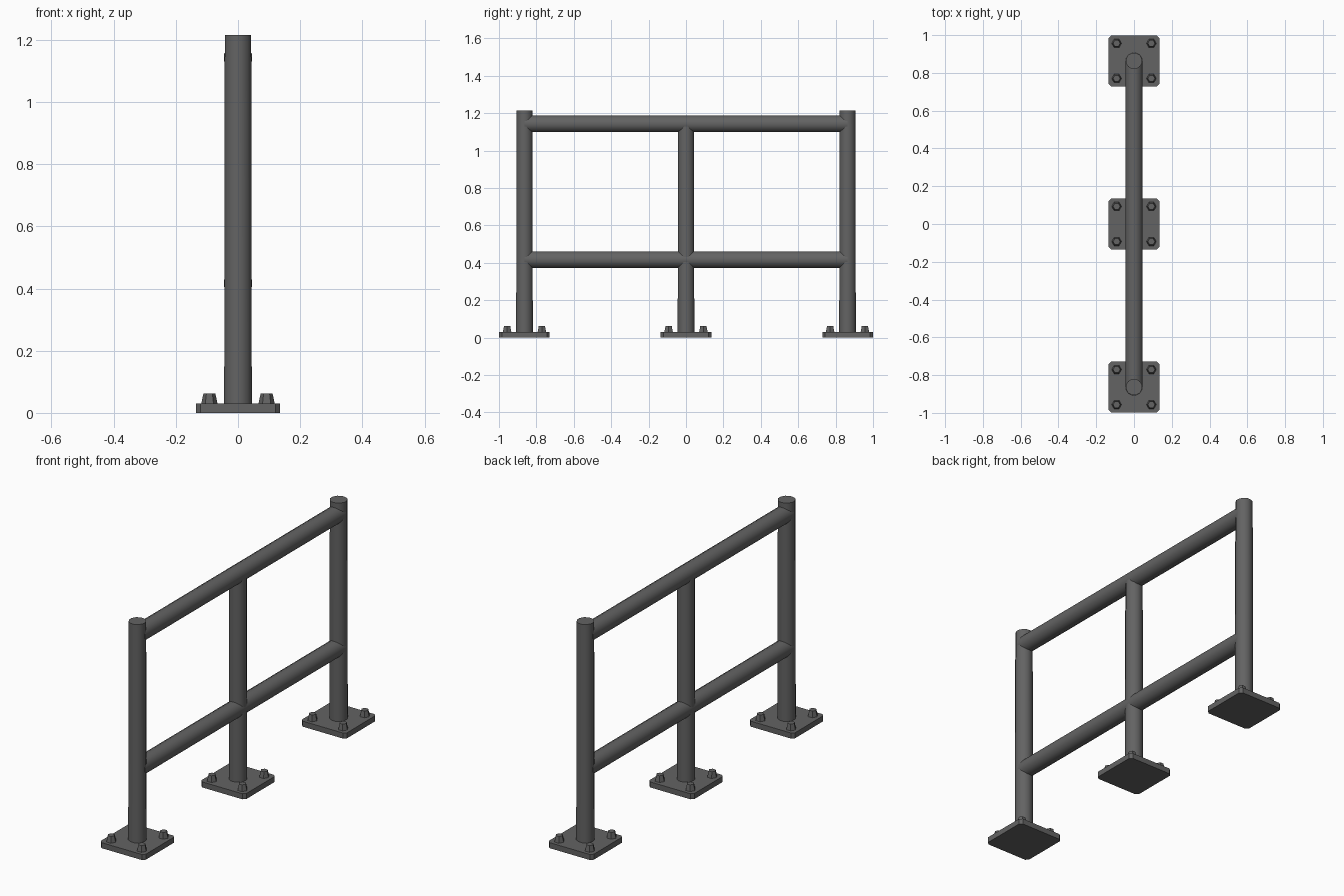
import bpy, bmesh, math
from mathutils import Matrix, Vector

if "Cube" in bpy.data.objects:
    bpy.data.objects.remove(bpy.data.objects["Cube"])

# single dark steel colour
steel = bpy.data.materials.new("dark grey steel")
steel.diffuse_color = (0.125, 0.125, 0.125, 1)
steel.use_nodes = True
steel.node_tree.nodes["Principled BSDF"].inputs["Base Color"].default_value = steel.diffuse_color

POST_Y = 0.8635      # spacing of the outer posts
PLATE_H = 0.03


def finish(name, bm, smooth=True):
    bmesh.ops.recalc_face_normals(bm, faces=bm.faces)
    mesh = bpy.data.meshes.new(name)
    bm.to_mesh(mesh)
    bm.free()
    mesh.materials.append(steel)
    obj = bpy.data.objects.new(name, mesh)
    bpy.context.collection.objects.link(obj)
    if smooth:
        bpy.ops.object.select_all(action='DESELECT')
        bpy.context.view_layer.objects.active = obj
        obj.select_set(True)
        bpy.ops.object.shade_smooth_by_angle(angle=math.radians(50))
    return obj


def tube(name, start, end, r1, r2, sides=12, smooth=True):
    start, end = Vector(start), Vector(end)
    axis = end - start
    rot = Vector((0, 0, 1)).rotation_difference(axis).to_matrix().to_4x4()
    spin = Matrix.Rotation(math.pi / sides, 4, 'Z')
    bm = bmesh.new()
    bmesh.ops.create_cone(bm, cap_ends=True, segments=sides, radius1=r1, radius2=r2,
                          depth=axis.length,
                          matrix=Matrix.Translation((start + end) / 2) @ rot @ spin)
    return finish(name, bm, smooth)


def base_plate(name, y):
    # square plate with clipped corners
    h, c = 0.135, 0.014
    outline = [(h - c, -h), (h, c - h), (h, h - c), (h - c, h),
               (c - h, h), (-h, h - c), (-h, c - h), (c - h, -h)]
    bm = bmesh.new()
    face = bm.faces.new([bm.verts.new((px, py + y, 0)) for px, py in outline])
    top = bmesh.ops.extrude_face_region(bm, geom=[face])["geom"]
    bmesh.ops.translate(bm, vec=(0, 0, PLATE_H),
                        verts=[v for v in top if isinstance(v, bmesh.types.BMVert)])
    finish(name, bm, False)


# posts with bolted feet
for label, y, top in (("front", -POST_Y, 1.215), ("middle", 0, 1.145), ("back", POST_Y, 1.215)):
    base_plate(label + "_base_plate", y)
    tube(label + "_post", (0, y, 0.02), (0, y, top), 0.046, 0.044)
    for i, (sx, sy) in enumerate(((-1, -1), (1, -1), (1, 1), (-1, 1))):
        bx, by = sx * 0.092, y + sy * 0.093
        tube(f"{label}_bolt_{i + 1}", (bx, by, PLATE_H - 0.004), (bx, by, 0.063),
             0.027, 0.019, 6, False)

# horizontal rails
for label, z in (("lower", 0.417), ("upper", 1.143)):
    tube(label + "_rail", (0, -POST_Y, z), (0, POST_Y, z), 0.046, 0.046)
